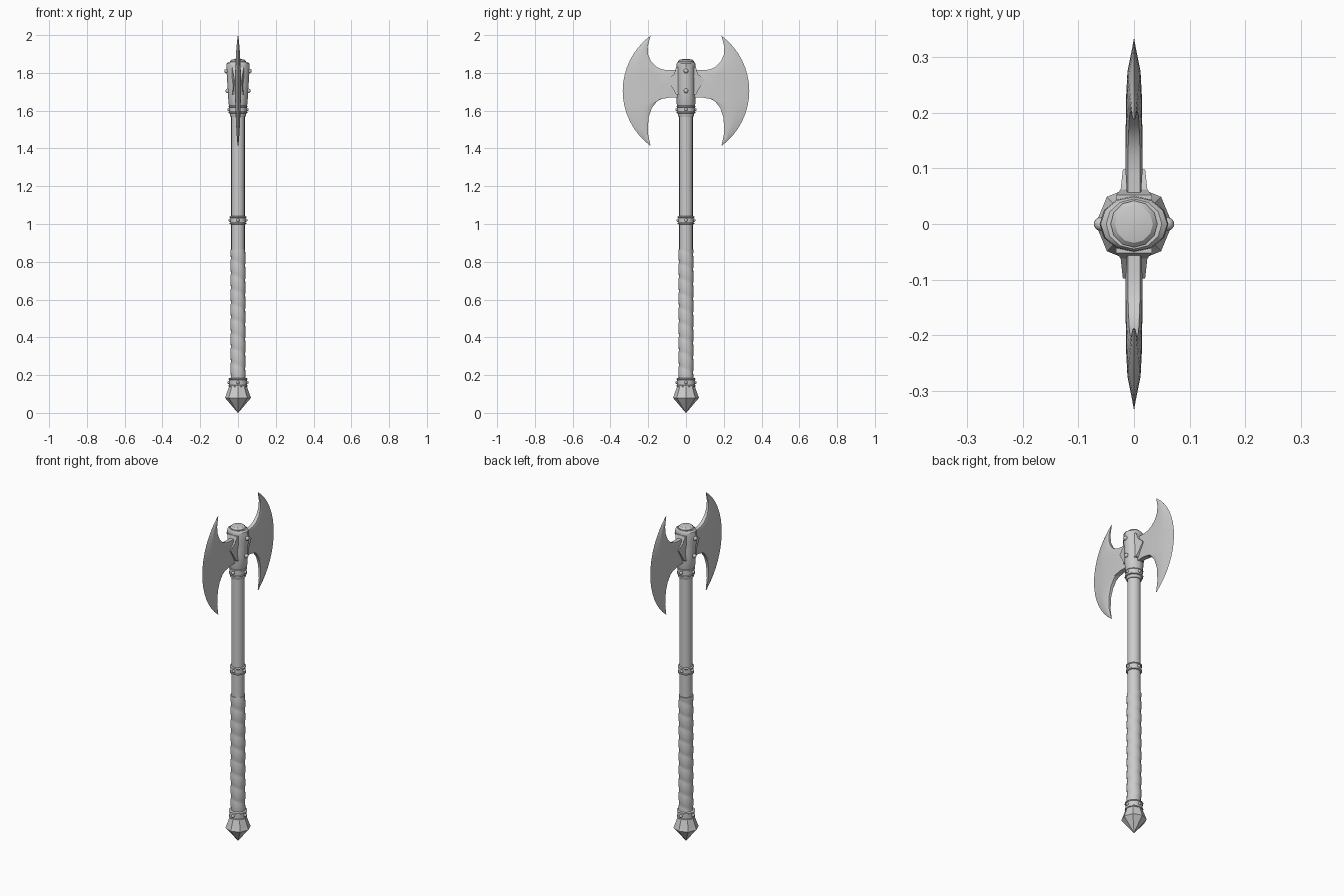
import bpy, bmesh, math
from mathutils import Vector

if "Cube" in bpy.data.objects:
    bpy.data.objects.remove(bpy.data.objects["Cube"])


def finish(name, bm, angle=35):
    bmesh.ops.remove_doubles(bm, verts=bm.verts, dist=1e-5)
    bmesh.ops.recalc_face_normals(bm, faces=bm.faces)
    me = bpy.data.meshes.new(name)
    bm.to_mesh(me)
    bm.free()
    ob = bpy.data.objects.new(name, me)
    bpy.context.collection.objects.link(ob)
    bpy.ops.object.select_all(action='DESELECT')
    ob.select_set(True)
    bpy.context.view_layer.objects.active = ob
    if angle:
        bpy.ops.object.shade_smooth_by_angle(angle=math.radians(angle))
    return ob


def lathe(name, profile, sides=12, angle=35, wobble=None):
    """Profile of (rx, ry, z), closed at both ends."""
    bm = bmesh.new()
    rings = []
    for rx, ry, z in profile:
        ring = []
        for i in range(sides):
            a = 2 * math.pi * i / sides
            k = wobble(a, z) if wobble else 0
            ring.append(bm.verts.new(((rx + k) * math.cos(a), (ry + k) * math.sin(a), z)))
        rings.append(ring)
    for lo, hi in zip(rings, rings[1:]):
        for i in range(sides):
            j = (i + 1) % sides
            bm.faces.new((lo[i], lo[j], hi[j], hi[i]))
    bm.faces.new(rings[0])
    bm.faces.new(rings[-1])
    return finish(name, bm, angle)


def round_part(name, pts, **kw):
    return lathe(name, [(r, r, z) for r, z in pts], **kw)


def rivet(name, loc, r):
    bm = bmesh.new()
    bmesh.ops.create_icosphere(bm, subdivisions=2, radius=r)
    bmesh.ops.translate(bm, verts=bm.verts, vec=Vector(loc))
    finish(name, bm)


def mirror_y(ob):
    m = ob.modifiers.new("mirror", 'MIRROR')
    m.use_axis = (False, True, False)
    m.use_mirror_merge = False


# Pointed, faceted pommel
round_part("pommel", [(0.001, 0), (0.069, 0.08), (0.063, 0.095), (0.047, 0.14)], sides=8, angle=0)

# Shaft
round_part("shaft", [(0.036, 0.14), (0.036, 1.62)], sides=16)

# Grip with helical wrapping
def wrap(a, z):
    t = (z / 0.078 + a / (2 * math.pi)) % 1
    return 0.004 * math.sin(math.pi * t) ** 0.6

N = 90
round_part("grip_wrap", [(0.0365, 0.18 + 0.685 * i / N) for i in range(N + 1)], sides=16, wobble=wrap)

# Metal bands with rivets
def band(name, z0, z1, r):
    lip = 0.008
    round_part(name, [(r - 0.006, z0), (r, z0 + 0.003), (r, z0 + lip), (r - 0.003, z0 + lip + 0.002),
                      (r - 0.003, z1 - lip - 0.002), (r, z1 - lip), (r, z1 - 0.003), (r - 0.006, z1)],
               sides=16)
    for i in range(4):
        a = i * math.pi / 2
        rivet(name + "_rivet", ((r - 0.003) * math.cos(a), (r - 0.003) * math.sin(a), (z0 + z1) / 2), 0.009)

band("pommel_band", 0.138, 0.185, 0.050)
band("middle_band", 0.998, 1.042, 0.044)
band("upper_band", 1.585, 1.628, 0.050)
round_part("upper_band_foot", [(0.040, 1.568), (0.043, 1.573), (0.043, 1.59)], sides=16)

# Head socket, flaring sideways toward the top
lathe("head_socket", [(0.044, 0.044, 1.62), (0.050, 0.049, 1.635), (0.054, 0.049, 1.70), (0.060, 0.050, 1.80),
                      (0.062, 0.050, 1.835), (0.060, 0.049, 1.85), (0.050, 0.045, 1.857)])
round_part("top_cap", [(0.042, 1.85), (0.042, 1.862), (0.034, 1.870), (0.018, 1.873)])
for s in (-1, 1):
    rivet("head_rivet", (s * 0.060, 0, 1.81), 0.0125)
    rivet("head_rivet", (s * 0.054, 0, 1.705), 0.0125)

# Pointed plates clasping the blade roots
bm = bmesh.new()
outline = [(0.02, 1.832), (0.052, 1.832), (0.062, 1.795), (0.098, 1.762), (0.062, 1.705), (0.052, 1.685), (0.02, 1.685)]
sides = [[bm.verts.new((s * (0.032 if y < 0.06 else 0.024 if y < 0.08 else 0.020), y, z)) for y, z in outline]
         for s in (-1, 1)]
for i in range(len(outline)):
    j = (i + 1) % len(outline)
    bm.faces.new((sides[0][i], sides[0][j], sides[1][j], sides[1][i]))
bm.faces.new(sides[0])
bm.faces.new(sides[1])
mirror_y(finish("clasp_plate", bm, 20))

# Crescent blades: inner concave outline to circular cutting edge
inner = [(0.188, 1.995), (0.203, 1.94), (0.200, 1.895), (0.183, 1.858), (0.155, 1.831), (0.125, 1.818), (0.09, 1.814),
         (0.03, 1.814), (0.03, 1.745), (0.03, 1.67),
         (0.09, 1.67), (0.125, 1.665), (0.155, 1.648), (0.182, 1.613), (0.199, 1.56), (0.202, 1.48), (0.188, 1.415)]
n = len(inner)
cols = [(0, 0.75), (0.2, 1), (0.4, 1), (0.6, 0.95), (0.78, 0.8), (1, 0)]
bm = bmesh.new()
grids = []
for s in (-1, 1):
    rows = []
    for k, (iy, iz) in enumerate(inner):
        u = 1 - 2 * k / (n - 1)
        a = math.radians(53.13) * u
        oy, oz = -0.0275 + 0.3625 * math.cos(a), 1.705 + 0.29 * math.sin(a) / 0.8
        h = 0.015 * (1 - abs(u) ** 3 * 0.85)
        rows.append([bm.verts.new((s * max(h * w, 0), iy + (oy - iy) * t, iz + (oz - iz) * t)) for t, w in cols])
    grids.append(rows)
    for r0, r1 in zip(rows, rows[1:]):
        for c in range(len(cols) - 1):
            bm.faces.new((r0[c], r0[c + 1], r1[c + 1], r1[c]))
for k in range(n - 1):
    bm.faces.new((grids[0][k][0], grids[0][k + 1][0], grids[1][k + 1][0], grids[1][k][0]))
bmesh.ops.dissolve_degenerate(bm, dist=1e-5, edges=bm.edges)
mirror_y(finish("axe_blade", bm, 40))
